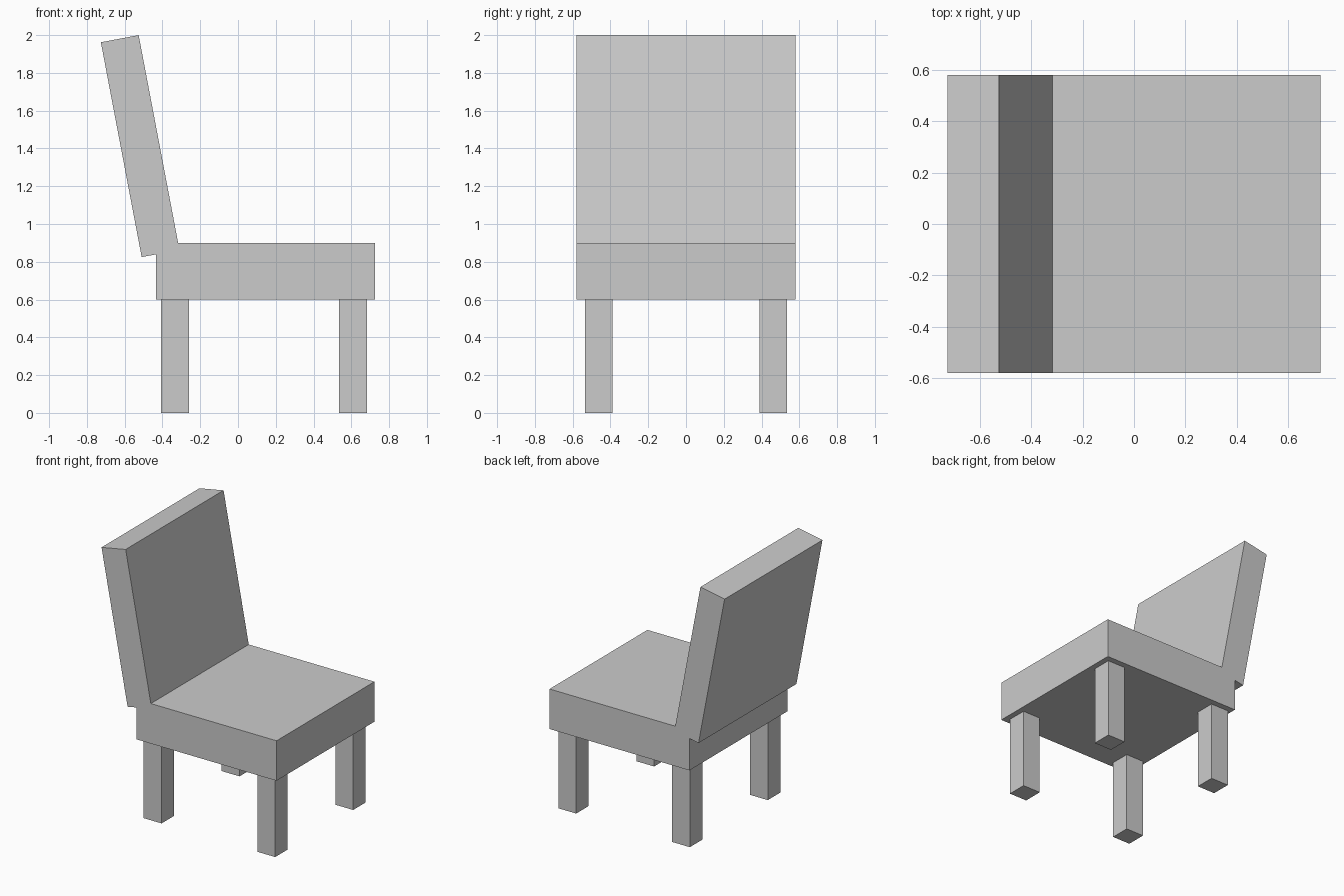
import bpy
import bmesh
from mathutils import Vector

if "Cube" in bpy.data.objects:
    bpy.data.objects.remove(bpy.data.objects["Cube"])


def prism(name, profile, y0, y1):
    """Extrude an (x, z) outline from y0 to y1."""
    bm = bmesh.new()
    face = bm.faces.new([bm.verts.new((x, y0, z)) for x, z in profile])
    ext = bmesh.ops.extrude_face_region(bm, geom=[face])
    verts = [v for v in ext["geom"] if isinstance(v, bmesh.types.BMVert)]
    bmesh.ops.translate(bm, verts=verts, vec=Vector((0, y1 - y0, 0)))
    bmesh.ops.recalc_face_normals(bm, faces=bm.faces[:])
    mesh = bpy.data.meshes.new(name)
    bm.to_mesh(mesh)
    bm.free()
    obj = bpy.data.objects.new(name, mesh)
    bpy.context.collection.objects.link(obj)
    return obj


# Seat block and tilted backrest, joined in one side outline
prism("seat_and_backrest", [
    (-0.435, 0.60), (0.726, 0.60), (0.726, 0.90), (-0.317, 0.90),
    (-0.526, 2.00), (-0.726, 1.962), (-0.51, 0.825), (-0.435, 0.839),
], -0.58, 0.58)

# Four square legs
for end, x in (("rear", -0.333), ("front", 0.61)):
    for side, y in (("left", -0.462), ("right", 0.462)):
        h = 0.074
        prism(f"{end}_{side}_leg",
              [(x - h, 0), (x + h, 0), (x + h, 0.60), (x - h, 0.60)],
              y - h, y + h)
